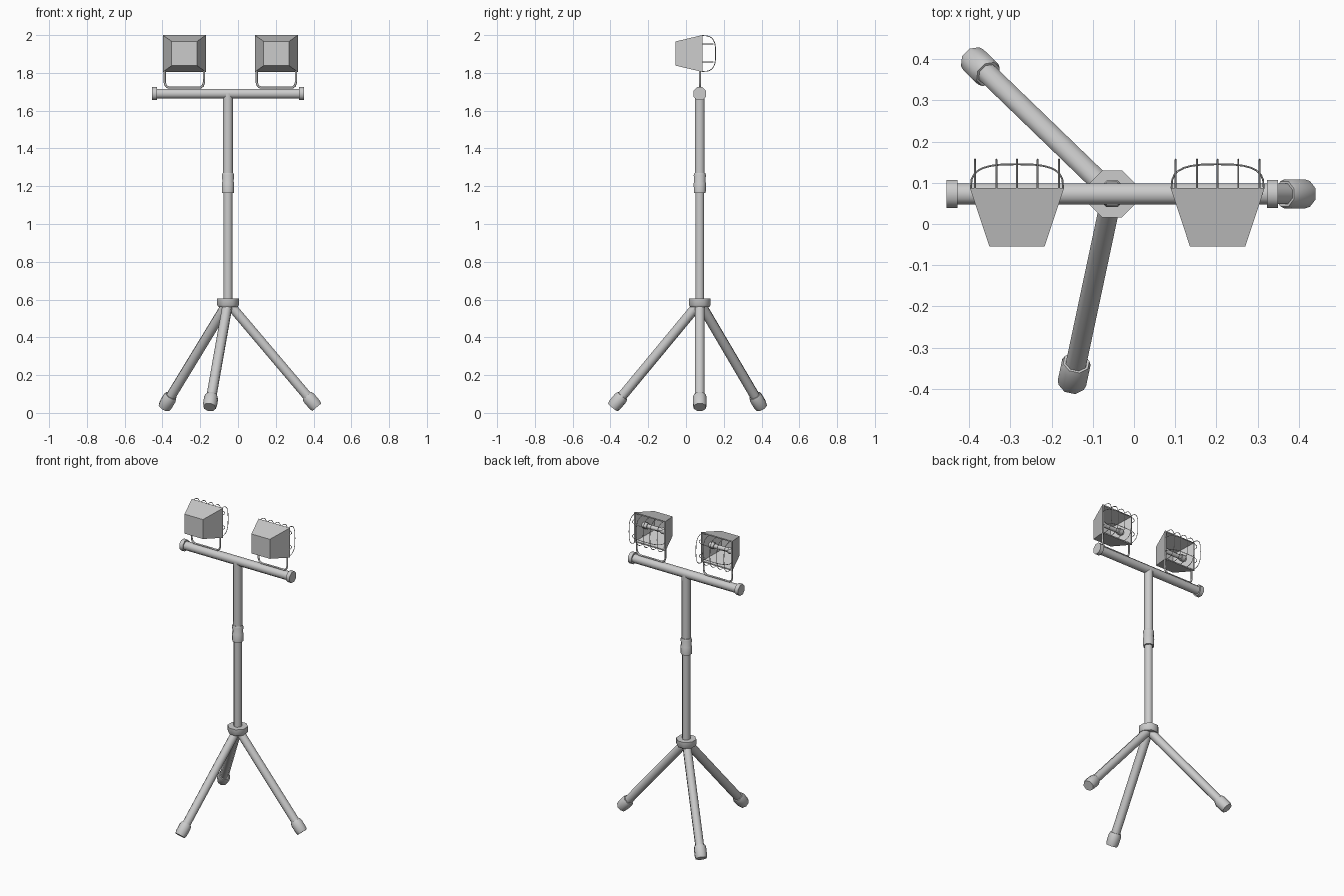
import bpy, bmesh, math
from mathutils import Vector

if "Cube" in bpy.data.objects:
    bpy.data.objects.remove(bpy.data.objects["Cube"])

PX, PY = -0.053, 0.073          # pole axis
BAR_Z = 1.69


def finish(bm, name, smooth=50):
    bmesh.ops.recalc_face_normals(bm, faces=bm.faces[:])
    me = bpy.data.meshes.new(name)
    bm.to_mesh(me)
    bm.free()
    for p in me.polygons:
        p.use_smooth = smooth > 0
    ob = bpy.data.objects.new(name, me)
    bpy.context.collection.objects.link(ob)
    if smooth:
        bpy.ops.object.select_all(action='DESELECT')
        ob.select_set(True)
        bpy.context.view_layer.objects.active = ob
        bpy.ops.object.shade_smooth_by_angle(angle=math.radians(smooth))
    return ob


def lathe(name, a, b, rings, sides=8):
    """Closed turned part along a->b; rings are (distance fraction, radius)."""
    a, b = Vector(a), Vector(b)
    q = (b - a).to_track_quat('Z', 'Y')
    bm = bmesh.new()
    loops = []
    for t, r in rings:
        c = a.lerp(b, t)
        loops.append([bm.verts.new(c + q @ Vector((
            r * math.cos((i + .5) * math.tau / sides),
            r * math.sin((i + .5) * math.tau / sides), 0))) for i in range(sides)])
    for l0, l1 in zip(loops, loops[1:]):
        for i in range(sides):
            j = (i + 1) % sides
            bm.faces.new((l0[i], l0[j], l1[j], l1[i]))
    bm.faces.new(loops[0])
    bm.faces.new(loops[-1])
    return finish(bm, name)


def rod(name, a, b, r, sides=8):
    return lathe(name, a, b, [(0, r), (1, r)], sides)


def wire(name, paths, r, res=0):
    """Round wires following point lists."""
    cu = bpy.data.curves.new(name, 'CURVE')
    cu.dimensions = '3D'
    cu.bevel_depth = r
    cu.bevel_resolution = res
    cu.use_fill_caps = True
    for pts in paths:
        sp = cu.splines.new('POLY')
        sp.points.add(len(pts) - 1)
        for p, co in zip(sp.points, pts):
            p.co = (*co, 1)
    ob = bpy.data.objects.new(name, cu)
    bpy.context.collection.objects.link(ob)


# Tripod legs with rubber feet
for i, deg in enumerate((0, 136, 258)):
    a = math.radians(deg)
    top = Vector((PX, PY, 0.585))
    end = Vector((PX + 0.47 * math.cos(a), PY + 0.47 * math.sin(a), 0.03))
    d = (end - top).normalized()
    rod(f"leg_{i}", top + d * 0.02, end - d * 0.02, 0.027)
    lathe(f"foot_{i}", end - d * 0.08, end, [(0, 0.033), (0.2, 0.038), (0.75, 0.038), (1, 0.034)])

# Hub, telescopic pole and clamp collar
lathe("hub", (PX, PY, 0.56), (PX, PY, 0.605), [(0, 0.054), (0.25, 0.062), (1, 0.062)])
rod("lower_pole", (PX, PY, 0.57), (PX, PY, 1.22), 0.025)
lathe("collar", (PX, PY, 1.165), (PX, PY, 1.27),
      [(0, 0.034), (0.5, 0.035), (0.56, 0.032), (0.9, 0.035), (1, 0.031)])
rod("upper_pole", (PX, PY, 1.22), (PX, PY, BAR_Z), 0.028)

# Crossbar and end caps
rod("crossbar", (PX - 0.395, PY, BAR_Z), (PX + 0.395, PY, BAR_Z), 0.028)
for s in (-1, 1):
    rod(f"bar_cap_{s}", (PX + s * 0.376, PY, BAR_Z), (PX + s * 0.402, PY, BAR_Z), 0.037)


def bulge(t, n=3):
    """Half superellipse: t in 0..1 -> (across -1..1, depth 0..1)."""
    c, s = math.cos(math.pi * t), math.sin(math.pi * t)
    return math.copysign(abs(c) ** (2 / n), c), abs(s) ** (2 / n)


def lamp(name, cx):
    zc, yf, yb = 1.9025, 0.087, -0.055
    # Housing: tapered open shell
    bm = bmesh.new()
    loops = []
    for y, hx, hz in ((yb + 0.012, 0.055, 0.052), (yf, 0.105, 0.09),
                      (yf, 0.114, 0.0975), (yb, 0.067, 0.064)):
        loops.append([bm.verts.new((cx + sx * hx, y, zc + sz * hz))
                      for sx, sz in ((-1, -1), (1, -1), (1, 1), (-1, 1))])
    for l0, l1 in zip(loops, loops[1:]):
        for i in range(4):
            j = (i + 1) % 4
            bm.faces.new((l0[i], l0[j], l1[j], l1[i]))
    bm.faces.new(loops[0])
    bm.faces.new(loops[-1])
    finish(bm, name + "_housing", 0)

    # Tube bulb with end holders
    rod(name + "_bulb", (cx - 0.06, 0.03, zc), (cx + 0.06, 0.03, zc), 0.014)
    for s in (-1, 1):
        rod(f"{name}_holder_{s}", (cx + s * 0.052, 0.03, zc), (cx + s * 0.086, 0.03, zc), 0.02)

    # Wire guard: five upright and two level hoops
    ts = [bulge(i / 14) for i in range(15)]
    hoops = [[(cx + x, yf + 0.07 * d, zc + 0.095 * u) for u, d in ts]
             for x in (-0.102, -0.05, 0, 0.05, 0.102)]
    hoops += [[(cx + 0.112 * u, yf + 0.058 * d, zc + z) for u, d in ts]
              for z in (-0.045, 0.05)]
    wire(name + "_guard", hoops, 0.0022)

    # U bracket on the bar
    half = [(0.104, 1.83), (0.104, 1.75), (0.098, 1.732), (0.085, 1.722)]
    pts = [(cx - x, PY, z) for x, z in half] + [(cx + x, PY, z) for x, z in reversed(half)]
    wire(name + "_bracket", [pts], 0.006, 1)


lamp("left_lamp", PX - 0.231)
lamp("right_lamp", PX + 0.256)
